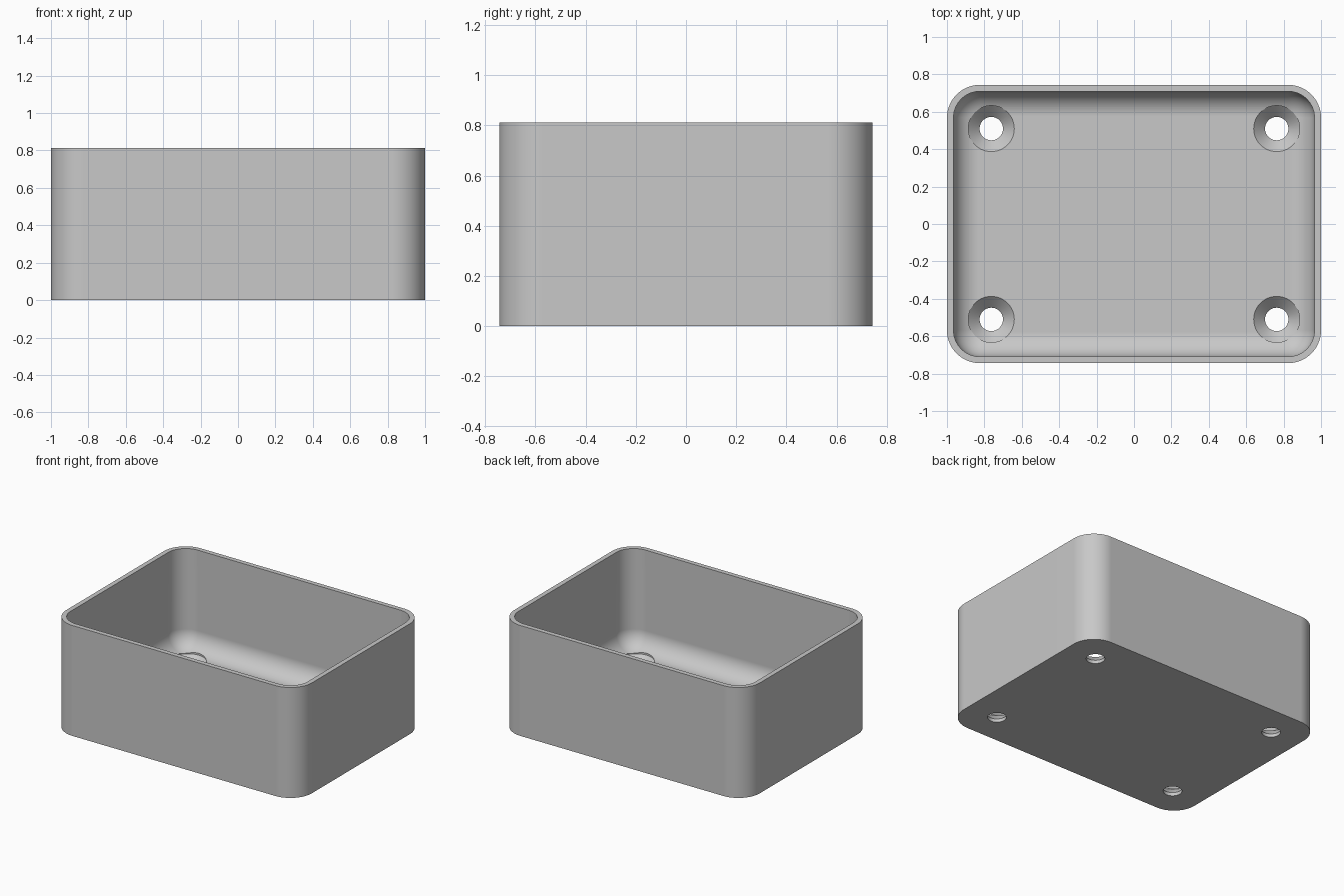
import bpy, bmesh, math

old = bpy.data.objects.get("Cube")
if old:
    bpy.data.objects.remove(old)

HALF_X, HALF_Y, HEIGHT = 1.0, 0.744, 0.812
CORNER, WALL, FLOOR, FILLET = 0.176, 0.035, 0.085, 0.135
HOLE_X, HOLE_Y, HOLE_R, SINK_R = 0.763, 0.51, 0.0625, 0.123
STEPS = 16

grey = bpy.data.materials.new("grey")
grey.use_nodes = True
colour = (0.58, 0.58, 0.58, 1)
grey.diffuse_color = colour
grey.node_tree.nodes["Principled BSDF"].inputs["Base Color"].default_value = colour


def rounded_ring(bm, inset, z):
    """Rounded rectangle of vertices, moved inwards by inset."""
    radius = CORNER - inset
    verts = []
    for quarter, (sx, sy) in enumerate([(1, 1), (-1, 1), (-1, -1), (1, -1)]):
        for i in range(STEPS + 1):
            a = math.pi / 2 * (quarter + i / STEPS)
            verts.append(bm.verts.new((sx * (HALF_X - CORNER) + radius * math.cos(a),
                                       sy * (HALF_Y - CORNER) + radius * math.sin(a), z)))
    return verts


def loft(bm, rings):
    """Skin a list of equal rings from first to last."""
    for lower, upper in zip(rings, rings[1:]):
        n = len(lower)
        for i in range(n):
            j = (i + 1) % n
            bm.faces.new((lower[i], lower[j], upper[j], upper[i]))
    bm.faces.new(rings[0][::-1])
    bm.faces.new(rings[-1])


def make_object(name, bm):
    bmesh.ops.recalc_face_normals(bm, faces=bm.faces)
    mesh = bpy.data.meshes.new(name)
    bm.to_mesh(mesh)
    bm.free()
    mesh.materials.append(grey)
    obj = bpy.data.objects.new(name, mesh)
    bpy.context.collection.objects.link(obj)
    return obj


# Open box: outer wall, rim, inner wall, then a rounded edge down to the floor
bm = bmesh.new()
profile = [(0, 0), (0, HEIGHT), (WALL, HEIGHT)]
for i in range(STEPS + 1):
    a = math.pi / 2 * i / STEPS
    profile.append((WALL + FILLET * (1 - math.cos(a)), FLOOR + FILLET * (1 - math.sin(a))))
loft(bm, [rounded_ring(bm, inset, z) for inset, z in profile])
box = make_object("open_box", bm)

# Countersunk screw holes: straight bore, cone, then a straight clearance
bm = bmesh.new()
bore = FLOOR - (SINK_R - HOLE_R)
for sx in (-1, 1):
    for sy in (-1, 1):
        rings = []
        for r, z in [(HOLE_R, -0.1), (HOLE_R, bore), (SINK_R, FLOOR), (SINK_R, FLOOR + 0.3)]:
            rings.append([bm.verts.new((sx * HOLE_X + r * math.cos(math.tau * k / 48),
                                        sy * HOLE_Y + r * math.sin(math.tau * k / 48), z))
                          for k in range(48)])
        loft(bm, rings)
cutter = make_object("screw_hole_cutter", bm)
cutter.hide_render = True

bpy.ops.object.select_all(action="DESELECT")
box.select_set(True)
bpy.context.view_layer.objects.active = box
cut = box.modifiers.new("screw_holes", "BOOLEAN")
cut.operation, cut.solver, cut.object = "DIFFERENCE", "EXACT", cutter
bpy.ops.object.modifier_apply(modifier=cut.name)
bpy.data.objects.remove(cutter)

# Smooth corners, crisp rim and hole edges
bpy.ops.object.shade_smooth_by_angle(angle=math.radians(30))
weighted = box.modifiers.new("even_shading", "WEIGHTED_NORMAL")
weighted.keep_sharp = True
